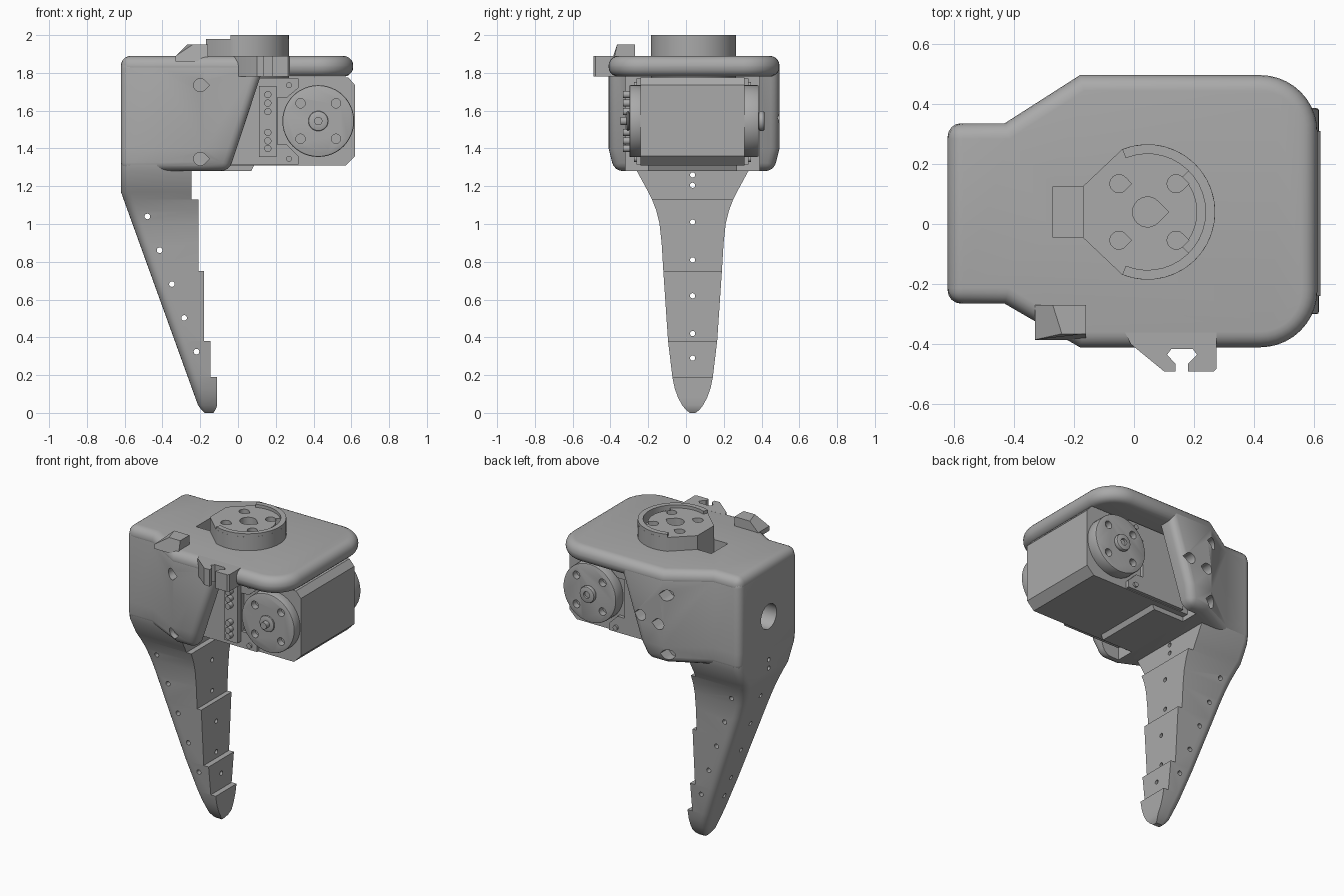
import bpy, bmesh
from math import sin, cos, radians, pi

cube = bpy.data.objects.get("Cube")
if cube:
    bpy.data.objects.remove(cube)

grey = bpy.data.materials.new("plain grey")
grey.use_nodes = True
grey.diffuse_color = (0.4, 0.4, 0.4, 1)
grey.node_tree.nodes["Principled BSDF"].inputs["Base Color"].default_value = (0.4, 0.4, 0.4, 1)
CY = 0.035  # middle of the model across y


def loft(name, rings):
    """Skin a stack of equal-sized closed rings and cap both ends."""
    bm = bmesh.new()
    rows = [[bm.verts.new(p) for p in ring] for ring in rings]
    n = len(rows[0])
    for a, b in zip(rows, rows[1:]):
        for i in range(n):
            j = (i + 1) % n
            bm.faces.new((a[i], a[j], b[j], b[i]))
    bm.faces.new(rows[0][::-1])
    bm.faces.new(rows[-1])
    bmesh.ops.recalc_face_normals(bm, faces=bm.faces)
    mesh = bpy.data.meshes.new(name)
    bm.to_mesh(mesh)
    bm.free()
    mesh.materials.append(grey)
    ob = bpy.data.objects.new(name, mesh)
    bpy.context.collection.objects.link(ob)
    return ob


def prism(name, pts, axis, lo, hi):
    place = {"x": lambda a, b, h: (h, a, b),
             "y": lambda a, b, h: (a, h, b),
             "z": lambda a, b, h: (a, b, h)}[axis]
    return loft(name, [[place(a, b, h) for a, b in pts] for h in (lo, hi)])


def arc(cx, cy, r, start, end, n):
    return [(cx + r * cos(radians(start + (end - start) * i / n)),
             cy + r * sin(radians(start + (end - start) * i / n))) for i in range(n + 1)]


def disc(cx, cy, r, n=32):
    return arc(cx, cy, r, 0, 360, n)[:-1]


def drop(cx, cy, r):
    """Teardrop hole outline with its point along the first axis."""
    return arc(cx, cy, r, 45, 315, 16) + [(cx + r * 1.41, cy)]


def rect(a0, b0, a1, b1):
    return [(a0, b0), (a1, b0), (a1, b1), (a0, b1)]


def band(cx, cy, r0, r1, start, end):
    return arc(cx, cy, r1, start, end, 24) + arc(cx, cy, r0, end, start, 24)


def apply(ob, mod):
    with bpy.context.temp_override(object=ob, active_object=ob):
        bpy.ops.object.modifier_apply(modifier=mod.name)


def bevel(ob, width, segments=4):
    mod = ob.modifiers.new("bevel", "BEVEL")
    mod.width, mod.segments = width, segments
    mod.limit_method, mod.angle_limit = "ANGLE", radians(40)
    mod.use_clamp_overlap = False
    apply(ob, mod)


def cut(ob, pts, axis, lo, hi):
    cutter = prism("cutter", pts, axis, lo, hi)
    cutter.hide_render = True
    mod = ob.modifiers.new("cut", "BOOLEAN")
    mod.operation, mod.solver, mod.object = "DIFFERENCE", "EXACT", cutter
    apply(ob, mod)
    bpy.data.objects.remove(cutter)


# Finger: stepped on the inner side, rounded along the outer edges
widths = [(0.0, 0.015), (0.015, 0.035), (0.04, 0.055), (0.08, 0.077), (0.13, 0.095), (0.19, 0.107),
          (0.38, 0.13), (0.75, 0.155), (0.9, 0.164), (1.0, 0.175), (1.07, 0.192),
          (1.13, 0.215), (1.17, 0.235), (1.28, 0.295), (1.34, 0.3)]
steps = {0.19: -0.145, 0.38: -0.18, 0.75: -0.21, 1.13: -0.245}
inner = -0.11
rings = []


def finger_ring(z, w, right):
    left = max(-0.62, -0.197 - 0.3615 * z) + 0.02 * max(0, 1 - z / 0.03)
    right -= 0.02 * max(0, 1 - z / 0.03)
    r = min(0.05, w * 0.6, (right - left) * 0.5)
    ring = [(right, CY - w), (right, CY + w)]
    ring += arc(left + r, CY + w - r, r, 90, 180, 5)
    ring += arc(left + r, CY - w + r, r, 180, 270, 5)
    return [(x, y, z) for x, y in ring]


for z, w in widths:
    rings.append(finger_ring(z, w, inner))
    if z in steps:
        inner = steps[z]
        rings.append(finger_ring(z, w, inner))
finger = loft("finger", rings)
for i in range(5):
    cut(finger, disc(-0.48 + 0.065 * i, 1.04 - 0.179 * i, 0.015, 12), "y", -0.5, 0.5)
for z in (0.29, 0.42, 0.62, 0.81, 1.01, 1.205, 1.26):
    cut(finger, disc(CY, z, 0.014, 12), "x", -0.8, 0.0)


# Housing: flared shell with a slanted front edge
def outline(right, inset=0.0):
    near, far = -0.41 + inset, 0.495 - inset
    return [(-0.62, -0.265), (-0.43, -0.265), (-0.18, near), (right, near),
            (right, far), (-0.18, far), (-0.43, 0.335), (-0.62, 0.335)]


housing = loft("housing", [[(x, y, 1.28) for x, y in outline(-0.047, 0.03)],
                           [(x, y, 1.4) for x, y in outline(-0.007)],
                           [(x, y, 1.87) for x, y in outline(0.148)]])
bevel(housing, 0.045)
cut(housing, rect(-0.15, -0.32, 0.4, 0.39), "z", 1.2, 1.78)
for z in (1.735, 1.345):
    cut(housing, drop(-0.2, z, 0.035), "y", -0.6, -0.33)
for x, z in ((-0.2, 1.735), (-0.2, 1.345), (-0.02, 1.565), (-0.15, 1.54)):
    cut(housing, drop(x, z, 0.035), "y", 0.4, 0.6)
cut(housing, disc(CY, 1.54, 0.08), "x", -0.8, -0.4)

# Lid: rounded slab covering the housing and overhanging the motor
o = outline(0.61)
lid_pts = o[:3] + arc(0.42, -0.22, 0.19, 270, 360, 10) + arc(0.42, 0.305, 0.19, 0, 90, 10) + o[5:]
lid = prism("lid", lid_pts, "z", 1.78, 1.89)
bevel(lid, 0.052, 5)
for ob in (lid, housing):
    cut(ob, rect(-0.27, -0.045, -0.16, 0.125), "z", 1.74, 2.1)

# Round mount on the lid
MX, MY = 0.045, 0.04
mount = prism("top_mount", arc(MX, MY, 0.225, -112, 112, 40) + [(-0.17, 0.125), (-0.17, -0.045)],
              "z", 1.75, 1.98)
prism("top_mount_rim", band(MX, MY, 0.193, 0.225, -112, 112), "z", 1.97, 2.0)
cut(mount, band(MX, MY, 0.165, 0.193, -45, 45), "z", 1.93, 2.1)
cut(mount, drop(MX, MY, 0.05), "z", 1.9, 2.1)
for sx in (-1, 1):
    for sy in (-1, 1):
        cut(mount, drop(MX + 0.095 * sx, MY + 0.094 * sy, 0.03), "z", 1.91, 2.1)

# Cable clip at the lid edge and wedge tab beside it
clip_half = [(-0.03, -0.36), (-0.01, -0.4), (0.1, -0.49), (0.138, -0.49), (0.138, -0.465),
             (0.11, -0.435), (0.125, -0.415)]
clip_rest = [(0.195, -0.415), (0.21, -0.435), (0.18, -0.465), (0.18, -0.49),
             (0.265, -0.49), (0.275, -0.48), (0.275, -0.36)]
prism("cable_clip", clip_half + clip_rest, "z", 1.78, 1.89)
loft("wedge_tab", [[(-0.33, y, 1.86), (-0.33, y, 1.89), (-0.27 + d, y + e, 1.95), (-0.16, y + e, 1.95),
                    (-0.16, y, 1.86)] for y, d, e in ((-0.385, 0.03, 0.02), (-0.27, 0, 0))])

# Motor body with chamfered end
prism("motor_body", [(-0.15, 1.31), (0.57, 1.31), (0.62, 1.36), (0.62, 1.735), (0.585, 1.775),
                     (-0.15, 1.775)], "y", -0.24, 0.31)
prism("bottom_plate", [(-0.26, 1.295), (-0.24, 1.28), (0.07, 1.28), (0.085, 1.31), (-0.26, 1.31)],
      "y", -0.2, 0.27)
for name, lo, hi in (("front_side_plate", -0.262, -0.23), ("back_side_plate", 0.3, 0.332)):
    prism(name, [(-0.1, 1.315), (0.32, 1.315), (0.32, 1.36), (0.26, 1.42), (0.21, 1.42), (0.21, 1.67),
                 (0.26, 1.67), (0.32, 1.72), (0.32, 1.77), (-0.1, 1.77)], "y", lo, hi)

# Motor wheels with screw holes and hubs
HX, HZ = 0.425, 1.545
for name, lo, hi, hub in (("front_wheel", -0.3, -0.22, -0.315), ("back_wheel", 0.29, 0.385, 0.415)):
    wheel = prism(name, disc(HX, HZ, 0.19, 48), "y", lo, hi)
    bevel(wheel, 0.008, 2)
    face = lo if hub < 0 else hi
    for sx in (-1, 1):
        for sz in (-1, 1):
            cut(wheel, disc(HX + 0.094 * sx, HZ + 0.094 * sz, 0.025, 16), "y", face - 0.04, face + 0.04)
    boss = prism(name + "_hub", disc(HX, HZ, 0.053), "y", min(hub, face), max(hub, face))
    bevel(boss, 0.008, 2)
    tip = hub + (0.02 if hub < 0 else -0.015)
    cut(boss, disc(HX, HZ, 0.022, 16), "y", min(tip, hub * 1.1), max(tip, hub * 1.1))

# Bolt strip on the front of the motor
prism("bolt_strip", rect(0.11, 1.355, 0.205, 1.73), "y", -0.3, -0.25)
for i, z in enumerate((1.4, 1.44, 1.485, 1.595, 1.64, 1.685)):
    prism(f"strip_bolt_{i + 1}", disc(0.158, z, 0.019, 16), "y", -0.333, -0.28)
for i, z in enumerate((1.345, 1.735)):
    prism(f"case_screw_{i + 1}", disc(0.27, z, 0.016, 12), "y", -0.275, 0.345)

# Smooth shading with crisp edges
for ob in bpy.context.collection.objects:
    ob.select_set(ob.type == "MESH" and grey.name in ob.data.materials)
bpy.context.view_layer.objects.active = finger
bpy.ops.object.shade_smooth_by_angle(angle=radians(35))
